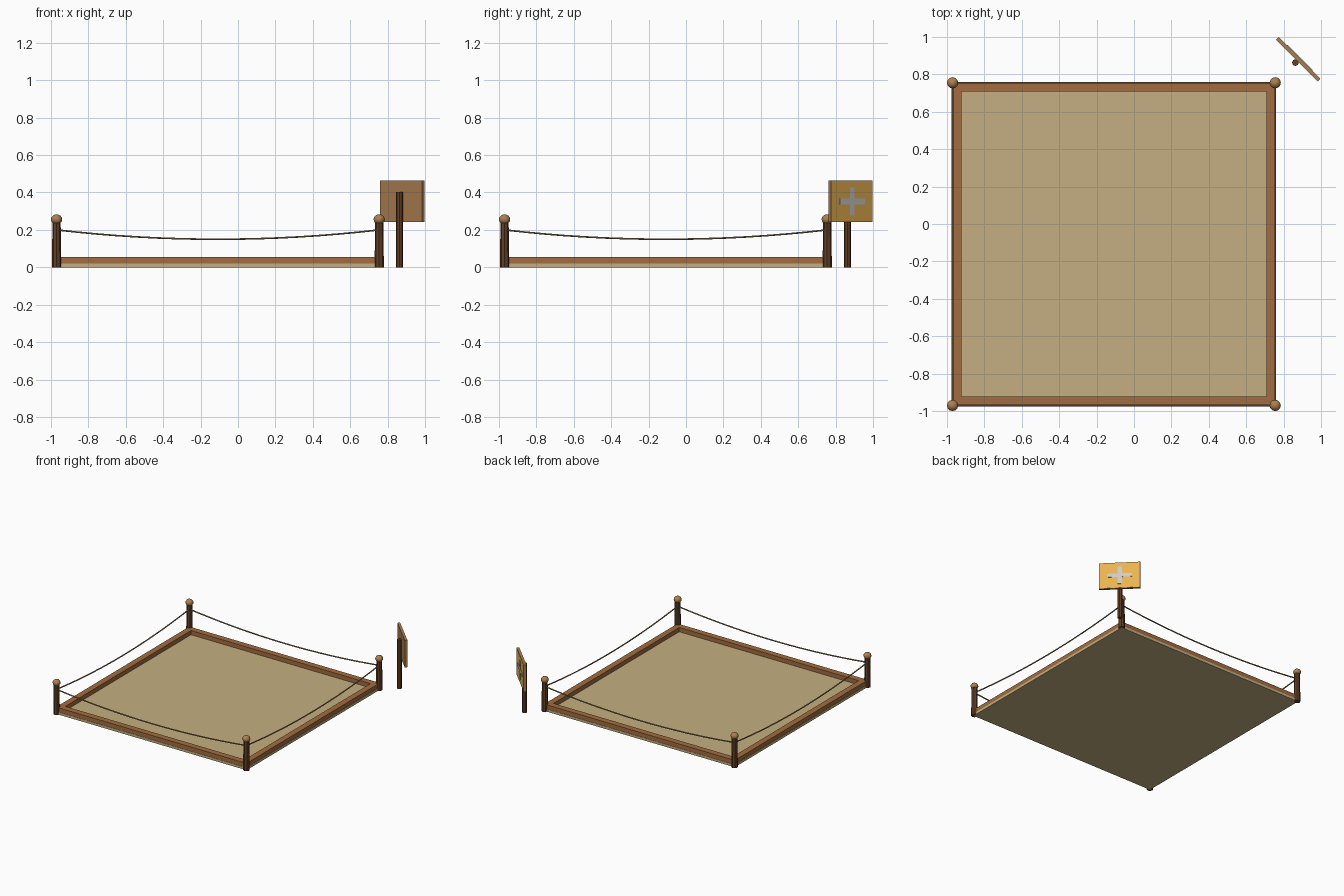
import bpy, bmesh, math
from mathutils import Matrix, Vector

if "Cube" in bpy.data.objects:
    bpy.data.objects.remove(bpy.data.objects["Cube"])

C = -0.1075   # centre of the square ring on both axes
H = 0.8625    # half distance between corner posts


def mat(name, r, g, b):
    m = bpy.data.materials.new(name)
    m.diffuse_color = (r, g, b, 1)
    m.use_nodes = True
    m.node_tree.nodes["Principled BSDF"].inputs["Base Color"].default_value = m.diffuse_color
    return m


sand = mat("sand", 0.55, 0.43, 0.22)
rail_wood = mat("rail_wood", 0.36, 0.15, 0.05)
dark_wood = mat("dark_wood", 0.12, 0.05, 0.02)
light_wood = mat("light_wood", 0.42, 0.21, 0.08)
rope_mat = mat("rope", 0.28, 0.19, 0.09)
yellow = mat("yellow", 0.82, 0.45, 0.08)
white = mat("white", 0.9, 0.9, 0.9)


def finish(name, bm, material, smooth=False):
    me = bpy.data.meshes.new(name)
    bm.to_mesh(me)
    bm.free()
    ob = bpy.data.objects.new(name, me)
    bpy.context.collection.objects.link(ob)
    me.materials.append(material)
    if smooth:
        me.shade_smooth()
    return ob


def box(name, center, size, material, rot=0):
    bm = bmesh.new()
    bmesh.ops.create_cube(bm, size=1, matrix=Matrix.Diagonal((*size, 1)))
    ob = finish(name, bm, material)
    ob.location = center
    ob.rotation_euler.z = rot
    return ob


def post(name, x, y, r1, r2, h, sides):
    bm = bmesh.new()
    bmesh.ops.create_cone(bm, cap_ends=True, segments=sides, radius1=r1, radius2=r2,
                          depth=h, matrix=Matrix.Translation((x, y, h / 2)))
    return finish(name, bm, dark_wood)


def rope(name, a, b, z=0.2, sag=0.05, n=16):
    cu = bpy.data.curves.new(name, 'CURVE')
    cu.dimensions = '3D'
    cu.bevel_depth = 0.005
    cu.bevel_resolution = 1
    cu.use_fill_caps = True
    sp = cu.splines.new('POLY')
    sp.points.add(n)
    for i, p in enumerate(sp.points):
        t = i / n
        xy = Vector(a).lerp(Vector(b), t)
        p.co = (xy.x, xy.y, z - sag * 4 * t * (1 - t), 1)
    cu.materials.append(rope_mat)
    ob = bpy.data.objects.new(name, cu)
    bpy.context.collection.objects.link(ob)


# Sand floor slab
box("floor", (C, C, 0.01), (2 * H + 0.01, 2 * H + 0.01, 0.02), sand)

# Wooden kerb rails around the floor
W, Z0, Z1 = 0.05, 0.02, 0.055
off = H + 0.003 - W / 2
for s, fb, lr in ((-1, "front", "left"), (1, "back", "right")):
    box(fb + "_rail", (C, C + s * off, (Z0 + Z1) / 2), (2 * off + W, W, Z1 - Z0), rail_wood)
    box(lr + "_rail", (C + s * off, C, (Z0 + Z1) / 2), (W, 2 * off - W, Z1 - Z0), rail_wood)

# Corner posts with ball caps, joined by sagging ropes
corners = [(C + sx * H, C + sy * H) for sx, sy in ((-1, -1), (1, -1), (1, 1), (-1, 1))]
for i, (x, y) in enumerate(corners):
    post(f"corner_post_{i + 1}", x, y, 0.025, 0.022, 0.24, 8)
    bm = bmesh.new()
    bmesh.ops.create_uvsphere(bm, u_segments=12, v_segments=8, radius=0.03,
                              matrix=Matrix.Translation((x, y, 0.256)) @ Matrix.Diagonal((1, 1, 0.9, 1)))
    finish(f"post_ball_{i + 1}", bm, light_wood, smooth=True)
    rope(f"rope_{i + 1}", (x, y), corners[(i + 1) % 4])

# Sign on its own post, turned to face the back right corner
post("sign_post", 0.863, 0.863, 0.018, 0.018, 0.403, 8)
ROT = -math.pi / 4
N = Vector((1, 1, 0)).normalized()
B = Vector((0.878, 0.88, 0.352))
box("sign_board", B, (0.315, 0.019, 0.222), light_wood, ROT)
box("sign_panel", B + N * 0.010, (0.311, 0.003, 0.218), yellow, ROT)
box("cross_bar_wide", B + N * 0.012, (0.19, 0.004, 0.03), white, ROT)
box("cross_bar_tall", B + N * 0.012, (0.034, 0.0045, 0.15), white, ROT)
